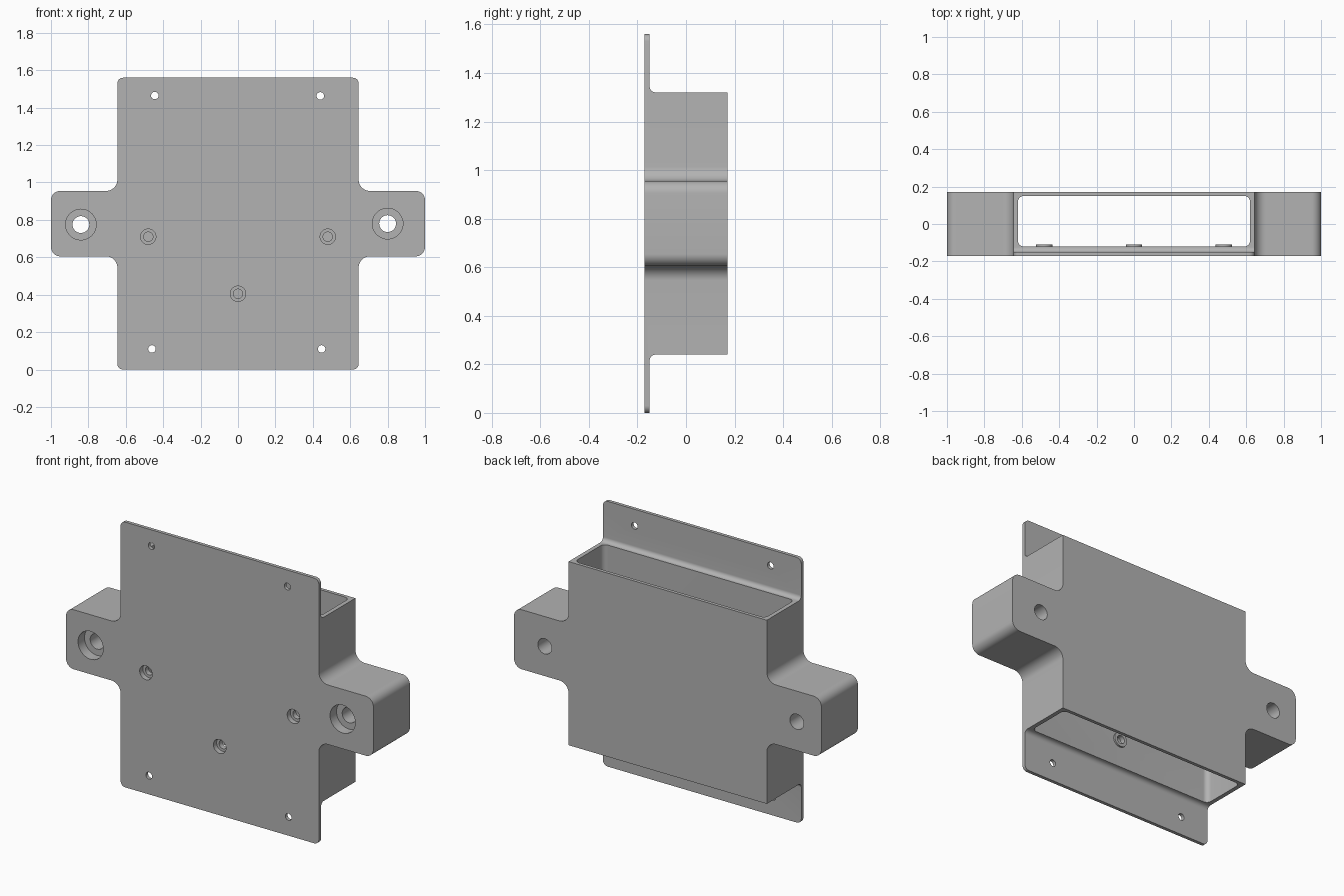
import bpy, bmesh, math
from mathutils import Vector

cube = bpy.data.objects.get("Cube")
if cube:
    bpy.data.objects.remove(cube, do_unlink=True)

grey = bpy.data.materials.new("plain grey")
grey.use_nodes = True
grey.diffuse_color = (0.45, 0.45, 0.45, 1)
grey.node_tree.nodes["Principled BSDF"].inputs["Base Color"].default_value = (0.45, 0.45, 0.45, 1)


def rounded(corners, steps=10):
    """Polygon from (u, v, radius) right-angled corners, each replaced by an arc."""
    out = []
    for i, (u, v, r) in enumerate(corners):
        p = Vector((u, v))
        if r == 0:
            out.append(p)
            continue
        a = (Vector(corners[i - 1][:2]) - p).normalized() * r
        b = (Vector(corners[(i + 1) % len(corners)][:2]) - p).normalized() * r
        for k in range(steps + 1):
            t = k / steps * math.pi / 2
            out.append(p + a * (1 - math.sin(t)) + b * (1 - math.cos(t)))
    return out


def extrude(name, points, axis, low, high):
    """Prism from a 2D outline, running along the given axis."""
    place = {"x": lambda p, d: (d, p[0], p[1]),
             "y": lambda p, d: (p[0], d, p[1]),
             "z": lambda p, d: (p[0], p[1], d)}[axis]
    bm = bmesh.new()
    face = bm.faces.new([bm.verts.new(place(p, low)) for p in points])
    shift = Vector(place((0, 0), high - low))
    top = bmesh.ops.extrude_face_region(bm, geom=[face])
    verts = [g for g in top["geom"] if isinstance(g, bmesh.types.BMVert)]
    bmesh.ops.translate(bm, verts=verts, vec=shift)
    if not any(f == face for f in bm.faces):
        bm.faces.new([bm.verts[i] for i in range(len(points))])
    bmesh.ops.recalc_face_normals(bm, faces=bm.faces[:])
    mesh = bpy.data.meshes.new(name)
    bm.to_mesh(mesh)
    bm.free()
    mesh.materials.append(grey)
    obj = bpy.data.objects.new(name, mesh)
    bpy.context.collection.objects.link(obj)
    return obj


def disc(name, x, z, radius, low, high):
    n = 40
    ring = [(x + radius * math.cos(i * math.tau / n), z + radius * math.sin(i * math.tau / n))
            for i in range(n)]
    return extrude(name, ring, "y", low, high)


def combine(target, tool, operation):
    tool.hide_render = True
    mod = target.modifiers.new("combine", "BOOLEAN")
    mod.operation, mod.solver, mod.object = operation, "EXACT", tool
    bpy.context.view_layer.objects.active = target
    bpy.ops.object.modifier_apply(modifier=mod.name)
    bpy.data.objects.remove(tool, do_unlink=True)


# Front outline: plate with two side ears
half = [(0.645, 0, 0.03), (0.645, 0.605, 0.06), (1, 0.605, 0.05),
        (1, 0.955, 0.05), (0.645, 0.955, 0.06), (0.645, 1.56, 0.03)]
outline = half + [(-x, z, r) for x, z, r in reversed(half)]
housing = extrude("mounting_housing", rounded(outline), "y", -0.17, 0.3)

# Side profile: thin flanges blending into the deep box
side = [(-0.25, -0.1, 0), (-0.15, -0.1, 0), (-0.15, 0.24, 0.025), (0.17, 0.24, 0),
        (0.17, 1.32, 0), (-0.15, 1.32, 0.025), (-0.15, 1.7, 0), (-0.25, 1.7, 0)]
combine(housing, extrude("side_profile", rounded(side), "x", -1.2, 1.2), "INTERSECT")

# Open channel through the box
channel = [(-0.62, -0.12, 0.03), (0.62, -0.12, 0.03), (0.62, 0.15, 0.03), (-0.62, 0.15, 0.03)]
combine(housing, extrude("channel", rounded(channel), "z", -0.2, 1.8), "DIFFERENCE")

# Raised bosses inside, with stepped screw holes from the front
for x, z in [(-0.48, 0.71), (0.48, 0.71), (0, 0.405)]:
    combine(housing, disc("boss", x, z, 0.043, -0.14, -0.11), "UNION")
    combine(housing, disc("boss_recess", x, z, 0.041, -0.3, -0.14), "DIFFERENCE")
    combine(housing, disc("boss_hole", x, z, 0.025, -0.2, -0.05), "DIFFERENCE")

# Stepped bolt holes in the ears
for x, z in [(-0.84, 0.775), (0.80, 0.78)]:
    combine(housing, disc("ear_recess", x, z, 0.082, -0.3, -0.11), "DIFFERENCE")
    combine(housing, disc("ear_hole", x, z, 0.045, -0.3, 0.3), "DIFFERENCE")

# Small screw holes in the flanges
for x, z in [(-0.445, 1.465), (0.44, 1.463), (-0.46, 0.11), (0.447, 0.11)]:
    combine(housing, disc("flange_hole", x, z, 0.02, -0.3, 0), "DIFFERENCE")

bpy.ops.object.select_all(action="DESELECT")
housing.select_set(True)
bpy.context.view_layer.objects.active = housing
bpy.ops.object.shade_smooth_by_angle(angle=math.radians(30))
